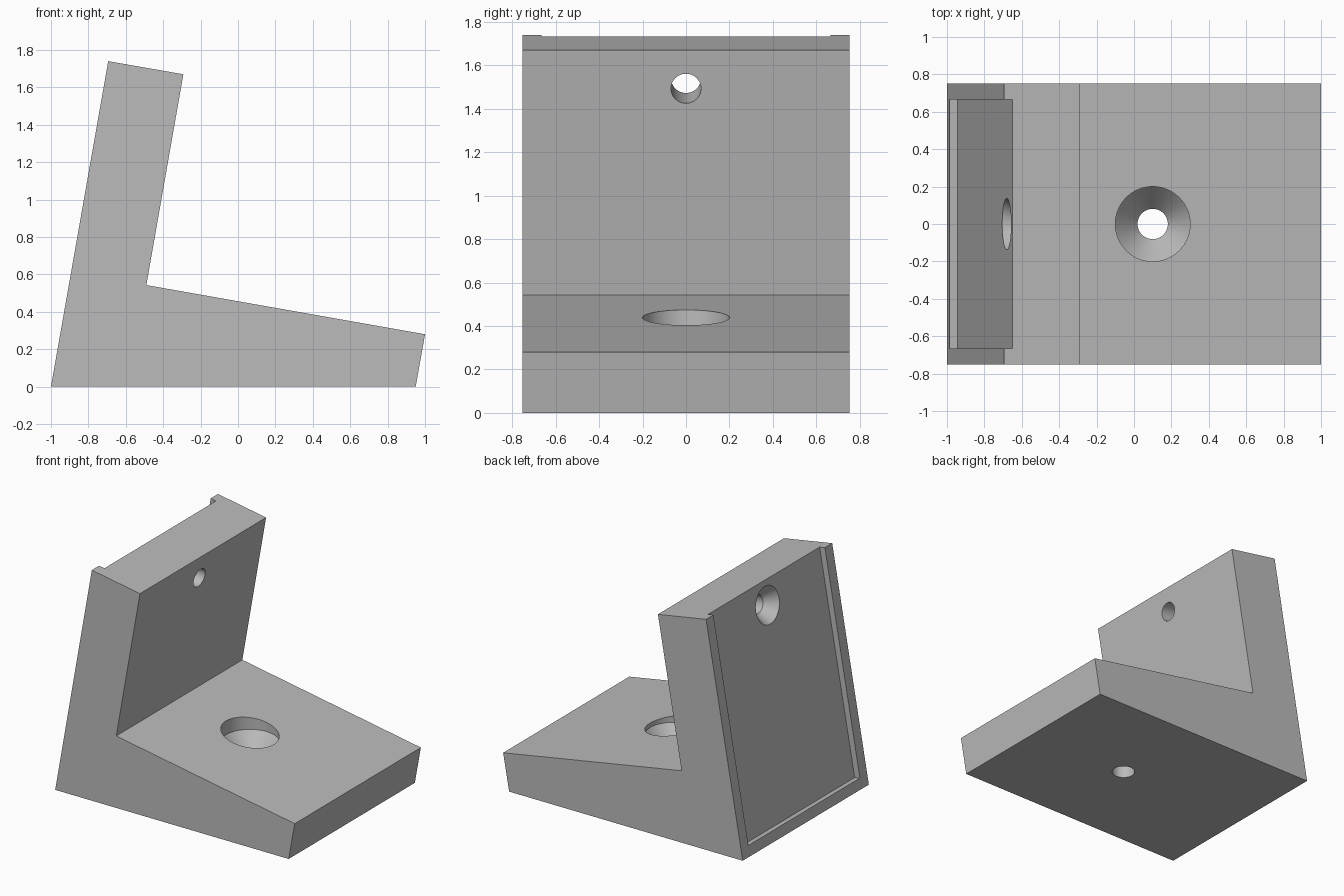
import bpy, bmesh, math
from mathutils import Vector, Matrix

cube = bpy.data.objects.get("Cube")
if cube:
    bpy.data.objects.remove(cube, do_unlink=True)

HALF = 0.752                       # half of the width along y
TILT = math.radians(10)            # lean of the upright wall
UP = Vector((math.sin(TILT), 0, math.cos(TILT)))      # along the back face
INTO = Vector((math.cos(TILT), 0, -math.sin(TILT)))   # into the wall
CORNER = Vector((-1, 0, 0))        # lower back edge
RECESS = 0.044

grey = bpy.data.materials.new("plain grey")
grey.use_nodes = True
grey.diffuse_color = (0.5, 0.5, 0.5, 1)
grey.node_tree.nodes["Principled BSDF"].inputs["Base Color"].default_value = (0.5, 0.5, 0.5, 1)


def make_object(name, bm):
    bmesh.ops.recalc_face_normals(bm, faces=bm.faces)
    mesh = bpy.data.meshes.new(name)
    bm.to_mesh(mesh)
    bm.free()
    mesh.materials.append(grey)
    obj = bpy.data.objects.new(name, mesh)
    bpy.context.collection.objects.link(obj)
    return obj


def prism(name, outline, half):
    """Extrude an x-z outline along y."""
    bm = bmesh.new()
    face = bm.faces.new([bm.verts.new((x, -half, z)) for x, z in outline])
    out = bmesh.ops.extrude_face_region(bm, geom=[face])
    moved = [v for v in out["geom"] if isinstance(v, bmesh.types.BMVert)]
    bmesh.ops.translate(bm, verts=moved, vec=(0, 2 * half, 0))
    return make_object(name, bm)


def turned(name, profile, origin, axis, sides=64):
    """Lathe a (radius, distance) profile about an axis."""
    bm = bmesh.new()
    rings = []
    for radius, dist in profile:
        ring = bmesh.ops.create_circle(bm, segments=sides, radius=radius,
                                       matrix=Matrix.Translation((0, 0, dist)))
        rings.append(ring["verts"])
    for low, high in zip(rings, rings[1:]):
        for i in range(sides):
            j = (i + 1) % sides
            bm.faces.new((low[i], low[j], high[j], high[i]))
    bm.faces.new(rings[0])
    bm.faces.new(rings[-1])
    turn = axis.to_track_quat("Z", "Y").to_matrix().to_4x4()
    bm.transform(Matrix.Translation(origin) @ turn)
    return make_object(name, bm)


# L-shaped body with a wedge base and a leaning wall
bracket = prism("angled_bracket", [(-1, 0), (0.95, 0), (1, 0.28), (-0.49, 0.543),
                                   (-0.292, 1.67), (-0.694, 1.74)], HALF)

# Shallow recess in the back face, open at the top
corners = [CORNER + UP * s + INTO * d
           for s, d in ((0.08, -0.1), (0.08, RECESS), (2, RECESS), (2, -0.1))]
recess = prism("recess_cutter", [(p.x, p.z) for p in corners], 0.665)

# Countersunk hole through the wall, entered from the back
wall_hole = turned("wall_hole_cutter",
                   [(0.17, 0), (0.069, RECESS + 0.09), (0.069, 0.6)],
                   CORNER + UP * 1.588, INTO)

# Countersunk hole straight down through the base
base_hole = turned("base_hole_cutter",
                   [(0.081, -0.2), (0.081, 0.23), (0.2, 0.37), (0.2, 0.8)],
                   Vector((0.1, 0, 0)), Vector((0, 0, 1)))

# Cut the openings and tidy up the helpers
bpy.context.view_layer.objects.active = bracket
for cutter in (recess, wall_hole, base_hole):
    cutter.hide_render = True
    mod = bracket.modifiers.new("cut", "BOOLEAN")
    mod.operation = "DIFFERENCE"
    mod.solver = "EXACT"
    mod.object = cutter
    bpy.ops.object.modifier_apply(modifier=mod.name)
    bpy.data.objects.remove(cutter, do_unlink=True)

# Smooth hole walls, crisp edges
bpy.ops.object.select_all(action="DESELECT")
bracket.select_set(True)
bpy.ops.object.shade_smooth_by_angle(angle=math.radians(20))
